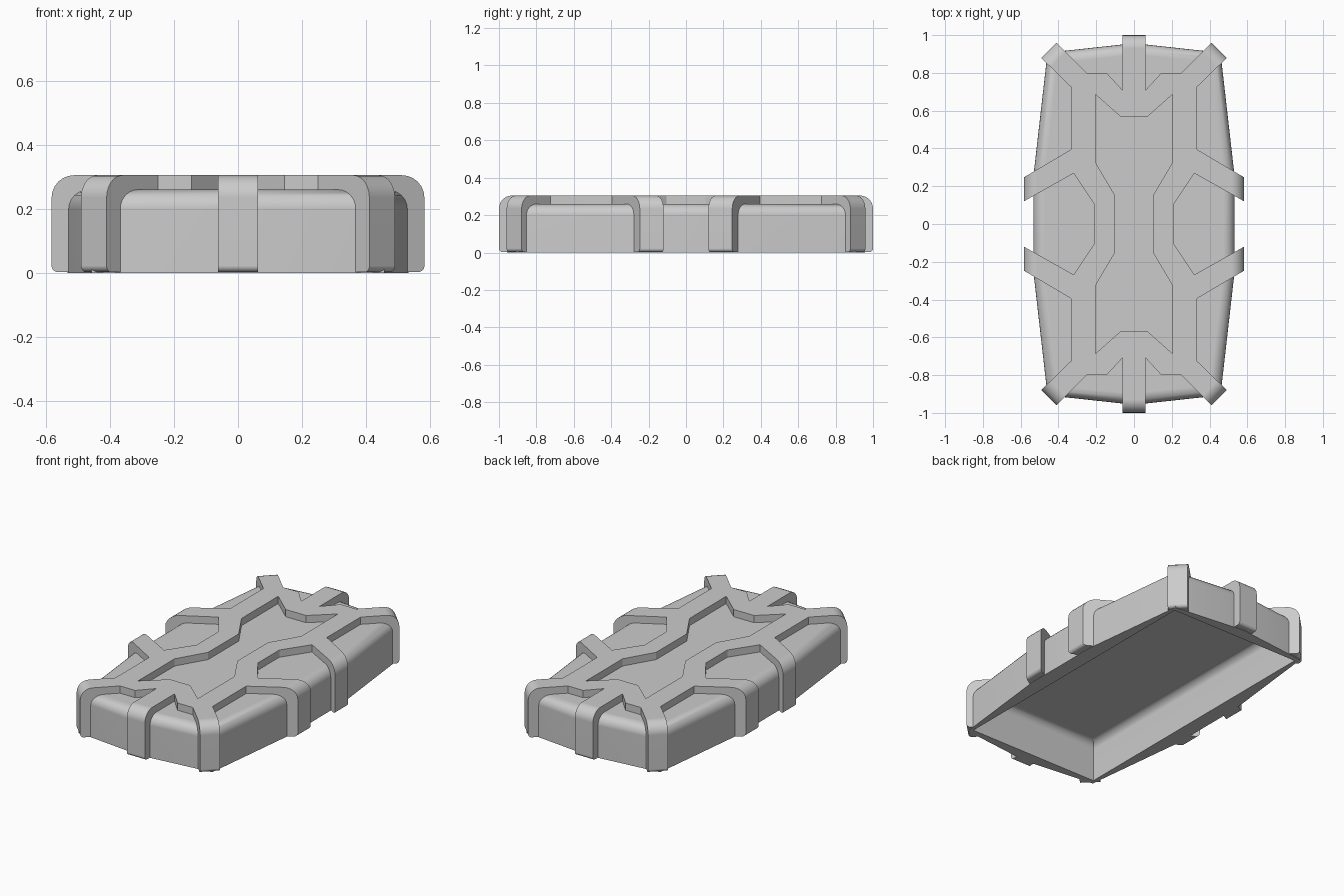
import bpy, bmesh

if "Cube" in bpy.data.objects:
    bpy.data.objects.remove(bpy.data.objects["Cube"])


def prism(name, pts, z0, z1, top_r, bottom_r=0.0, rounded=lambda a, b: True,
          taper=1.0, drop=lambda f: False, segs=6):
    """Extrude an outline, rounding the chosen rim edges."""
    bm = bmesh.new()
    base = bm.faces.new([bm.verts.new((x, y, z0)) for x, y in pts])
    ext = bmesh.ops.extrude_face_region(bm, geom=[base], use_keep_orig=True)
    for v in [g for g in ext["geom"] if isinstance(g, bmesh.types.BMVert)]:
        v.co = (v.co.x * taper, v.co.y * taper, z1)
    bmesh.ops.recalc_face_normals(bm, faces=bm.faces)
    for z, r in ((z1, top_r), (z0, bottom_r)):
        if r > 0:
            edges = [e for e in bm.edges
                     if all(abs(v.co.z - z) < 1e-5 for v in e.verts)
                     and rounded(e.verts[0].co, e.verts[1].co)]
            bmesh.ops.bevel(bm, geom=edges, offset=r, segments=segs, profile=0.5,
                            affect='EDGES', clamp_overlap=False)
    bm.normal_update()
    bmesh.ops.delete(bm, geom=[f for f in bm.faces if drop(f)], context='FACES')
    mesh = bpy.data.meshes.new(name)
    bm.to_mesh(mesh)
    bm.free()
    ob = bpy.data.objects.new(name, mesh)
    bpy.context.collection.objects.link(ob)
    return ob


def hollow(ob, hx, hy, top):
    """Cut the underside cavity, then finish the shading."""
    cutter = prism("cavity_cutter", [(-hx, -hy), (hx, -hy), (hx, hy), (-hx, hy)],
                   -0.01, top, 0.045, taper=0.99)
    cutter.hide_render = True
    m = ob.modifiers.new("cavity", 'BOOLEAN')
    m.operation, m.solver, m.object = 'DIFFERENCE', 'EXACT', cutter
    bpy.ops.object.select_all(action='DESELECT')
    ob.select_set(True)
    bpy.context.view_layer.objects.active = ob
    for name in [mod.name for mod in ob.modifiers]:
        bpy.ops.object.modifier_apply(modifier=name)
    bpy.data.objects.remove(cutter)
    bpy.ops.object.shade_smooth_by_angle(angle=0.52)
    w = ob.modifiers.new("normals", 'WEIGHTED_NORMAL')
    w.keep_sharp = True


# Shell body: faceted outline with a rounded top rim
side = [(0.533, -0.25), (0.533, 0.25), (0.458, 0.907)]
half = [(0.458, -0.907)] + side
outline = [(0, -0.957)] + half + [(0, 0.957)] + [(-x, y) for x, y in reversed(half)]
body = prism("shell_body", outline, 0, 0.26, 0.06)
hollow(body, 0.44, 0.88, 0.24)

# Raised strap frame: one quarter, mirrored twice
quarter = [(0, 1), (0.062, 1), (0.062, 0.71), (0.145, 0.80), (0.25, 0.80),
           (0.411, 0.959), (0.491, 0.879), (0.333, 0.725), (0.333, 0.395),
           (0.583, 0.247), (0.583, 0.12), (0.32, 0.268), (0.21, 0.105), (0.21, 0),
           (0.10, 0), (0.10, 0.15), (0.205, 0.328), (0.205, 0.687), (0.07, 0.567),
           (0, 0.567)]


def strap_end(a, b):
    m = (a + b) / 2
    end_post = a.y > 0.99 and b.y > 0.99
    end_side = a.x > 0.57 and b.x > 0.57
    corner = m.x > 0.44 and m.y > 0.9
    return end_post or end_side or corner


def on_mirror_plane(f):
    return any(all(abs(v.co[i]) < 1e-5 for v in f.verts) for i in (0, 1))


frame = prism("strap_frame", quarter, 0.002, 0.305, 0.07, 0.02, strap_end,
              drop=on_mirror_plane)
mir = frame.modifiers.new("mirror", 'MIRROR')
mir.use_axis = (True, True, False)
hollow(frame, 0.445, 0.885, 0.247)
